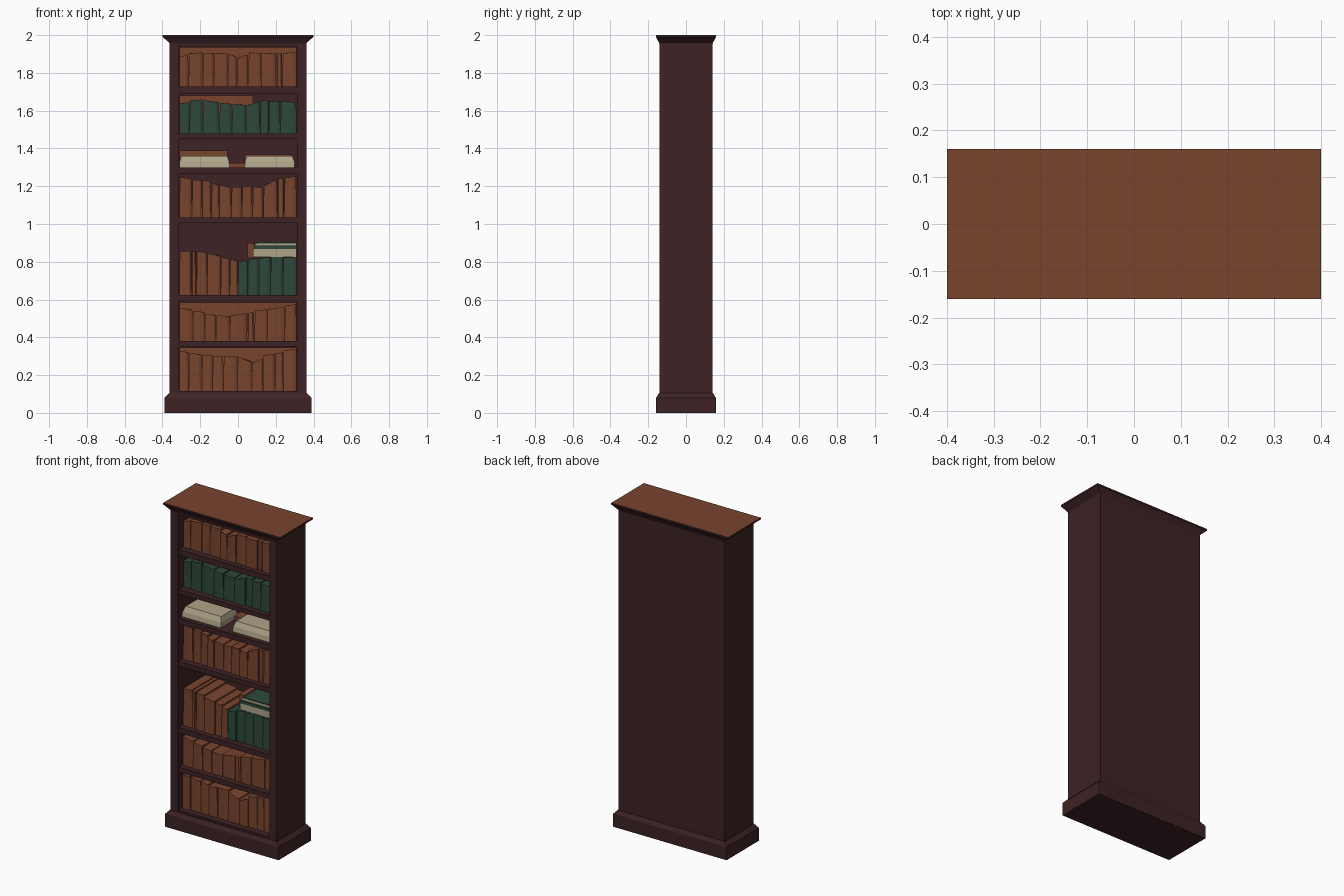
import bpy, bmesh, random

if "Cube" in bpy.data.objects:
    bpy.data.objects.remove(bpy.data.objects["Cube"])
random.seed(4)


def material(name, rgb):
    m = bpy.data.materials.new(name)
    m.diffuse_color = (*rgb, 1)
    m.use_nodes = True
    m.node_tree.nodes["Principled BSDF"].inputs["Base Color"].default_value = m.diffuse_color
    return m


DARK = material("dark mahogany", (0.047, 0.016, 0.018))
BROWN = material("brown leather", (0.190, 0.058, 0.027))
GREEN = material("green cloth", (0.027, 0.066, 0.041))
CREAM = material("cream paper", (0.420, 0.370, 0.245))


def mesh_object(name, bm, *mats):
    bmesh.ops.recalc_face_normals(bm, faces=bm.faces)
    me = bpy.data.meshes.new(name)
    bm.to_mesh(me)
    bm.free()
    for m in mats:
        me.materials.append(m)
    ob = bpy.data.objects.new(name, me)
    bpy.context.collection.objects.link(ob)
    return ob


def loft(bm, rings):
    """Join rings of points into a closed solid."""
    loops = [[bm.verts.new(p) for p in r] for r in rings]
    n = len(loops[0])
    bm.faces.new(loops[0][::-1])
    bm.faces.new(loops[-1])
    for a, b in zip(loops, loops[1:]):
        for i in range(n):
            j = (i + 1) % n
            bm.faces.new((a[i], a[j], b[j], b[i]))


def rect(x0, x1, y0, y1, z):
    return [(x0, y0, z), (x1, y0, z), (x1, y1, z), (x0, y1, z)]


def box(name, x0, x1, y0, y1, z0, z1, mat):
    bm = bmesh.new()
    loft(bm, [rect(x0, x1, y0, y1, z0), rect(x0, x1, y0, y1, z1)])
    return mesh_object(name, bm, mat)


def moulding(name, profile, *mats):
    """Solid moulding from (half width, half depth, z) steps."""
    bm = bmesh.new()
    loft(bm, [rect(-w, w, -d, d, z) for w, d, z in profile])
    return mesh_object(name, bm, *mats)


# Plinth and cornice; the cornice has a brown top face
moulding("plinth", [(.388, .158, 0), (.388, .158, .08), (.366, .144, .104)], DARK)
cornice = moulding("cornice", [(.362, .141, 1.955), (.366, .144, 1.962),
                               (.393, .156, 1.985), (.40, .16, 1.99),
                               (.40, .16, 2.0)], DARK, BROWN)
for p in cornice.data.polygons:
    if p.normal.z > 0.9:
        p.material_index = 1

# Carcass
for side, s in (("left", -1), ("right", 1)):
    xs = sorted((s * .313, s * .362))
    box(side + "_side_panel", *xs, -.141, .141, .09, 1.96, DARK)
box("back_panel", -.314, .314, .122, .141, .09, 1.96, DARK)

# Shelves: (underside, top)
shelves = [(.09, .115), (.350, .380), (.592, .625), (1.005, 1.035),
           (1.267, 1.300), (1.452, 1.480), (1.692, 1.727), (1.94, 1.96)]
for i, (z0, z1) in enumerate(shelves):
    box(f"shelf_{i}", -.314, .314, -.135, .123, z0, z1, DARK)


def height(profile, x):
    """Skyline height at x, interpolated between (x, z) points."""
    for (xa, za), (xb, zb) in zip(profile, profile[1:]):
        if x <= xb:
            return za + (zb - za) * (x - xa) / (xb - xa)
    return profile[-1][1]


def book_row(name, x0, x1, z, skyline, mat, count):
    """Upright books with slightly faceted spines under a skyline."""
    bm = bmesh.new()
    cuts = [x0 + (x1 - x0) * (i + random.uniform(-.25, .25) * (0 < i < count)) / count
            for i in range(count + 1)]
    for a, b in zip(cuts, cuts[1:]):
        za, zb = height(skyline, a + .005), height(skyline, b - .005)
        mid = (za + zb) / 2 + random.uniform(-.008, .008)
        za, zb = mid + (za - mid) * .6, mid + (zb - mid) * .6
        front = -.10 + random.uniform(-.006, .006)
        t = random.uniform(0, .004)          # books narrow towards the top
        c = (b - a) * .2

        def ring(l, r, zl, zr):
            return [(l, front + .006, zl), (l + c, front, zl), (r - c, front, zr),
                    (r, front + .006, zr), (r, .12, zr), (l, .12, zl)]
        loft(bm, [ring(a, b, z, z), ring(a + t, b - t, za, zb)])
    mesh_object(name, bm, mat)


L, R = -.311, .311
# Bottom two rows
book_row("books_row_1", L, R, .115,
         [(L, .33), (-.15, .30), (0, .30), (.05, .265), (.1, .265), (.14, .30), (R, .34)],
         BROWN, 10)
book_row("books_row_2", L, R, .38,
         [(L, .56), (-.2, .53), (-.05, .51), (.1, .54), (R, .575)], BROWN, 9)
# Tall third row, with flat books lying on the green ones
book_row("books_row_3_brown", L, 0, .625,
         [(L, .85), (-.2, .86), (-.1, .83), (0, .805)], BROWN, 6)
book_row("books_row_3_green", 0, R, .625, [(0, .80), (.08, .82), (R, .825)], GREEN, 5)
box("flat_book_pages_lower", .08, .311, -.095, .09, .825, .868, CREAM)
box("flat_book_cover", .085, .311, -.10, .09, .868, .885, GREEN)
box("flat_book_pages_upper", .09, .311, -.09, .09, .885, .898, CREAM)
box("flat_book_top", .10, .311, -.09, .09, .898, .905, GREEN)
box("flat_book_spine", .05, .085, -.06, .11, .82, .90, BROWN)
# Fourth row
book_row("books_row_4", L, R, 1.035,
         [(L, 1.245), (-.15, 1.225), (-.06, 1.19), (.06, 1.20), (.13, 1.19),
          (.2, 1.235), (R, 1.25)], BROWN, 11)
# Fifth row: tapered paper stacks with brown books behind
for side, a, b, h in (("left", -.311, -.045, 1.39), ("right", .035, .30, 1.368)):
    bm = bmesh.new()
    loft(bm, [rect(a, b, -.105, .06, 1.30), rect(a + .002, b - .002, -.10, .06, 1.33),
              rect(a + .012, b - .012, -.085, .05, 1.36)])
    mesh_object(side + "_paper_stack", bm, CREAM)
    box(side + "_flat_book", a, b - .01, .05, .12, 1.30, h, BROWN)
box("middle_flat_book", -.05, .04, .03, .12, 1.30, 1.322, BROWN)
# Sixth row, green
book_row("books_row_6", L, R, 1.48,
         [(L, 1.64), (-.2, 1.66), (-.1, 1.64), (.06, 1.625), (.1, 1.655), (R, 1.645)],
         GREEN, 9)
# Top row
book_row("books_row_7", L, R, 1.727,
         [(L, 1.88), (-.24, 1.91), (-.06, 1.905), (0, 1.875), (.06, 1.91),
          (.17, 1.90), (R, 1.91)], BROWN, 10)
# Taller books standing at the back of some rows
for name, x1, z0, z1 in (("back_books_1", R, .115, .345), ("back_books_2", R, .38, .585),
                         ("back_books_6", .08, 1.48, 1.68), ("back_books_7", R, 1.727, 1.937)):
    box(name, L, x1, .08, .121, z0, z1, BROWN)
